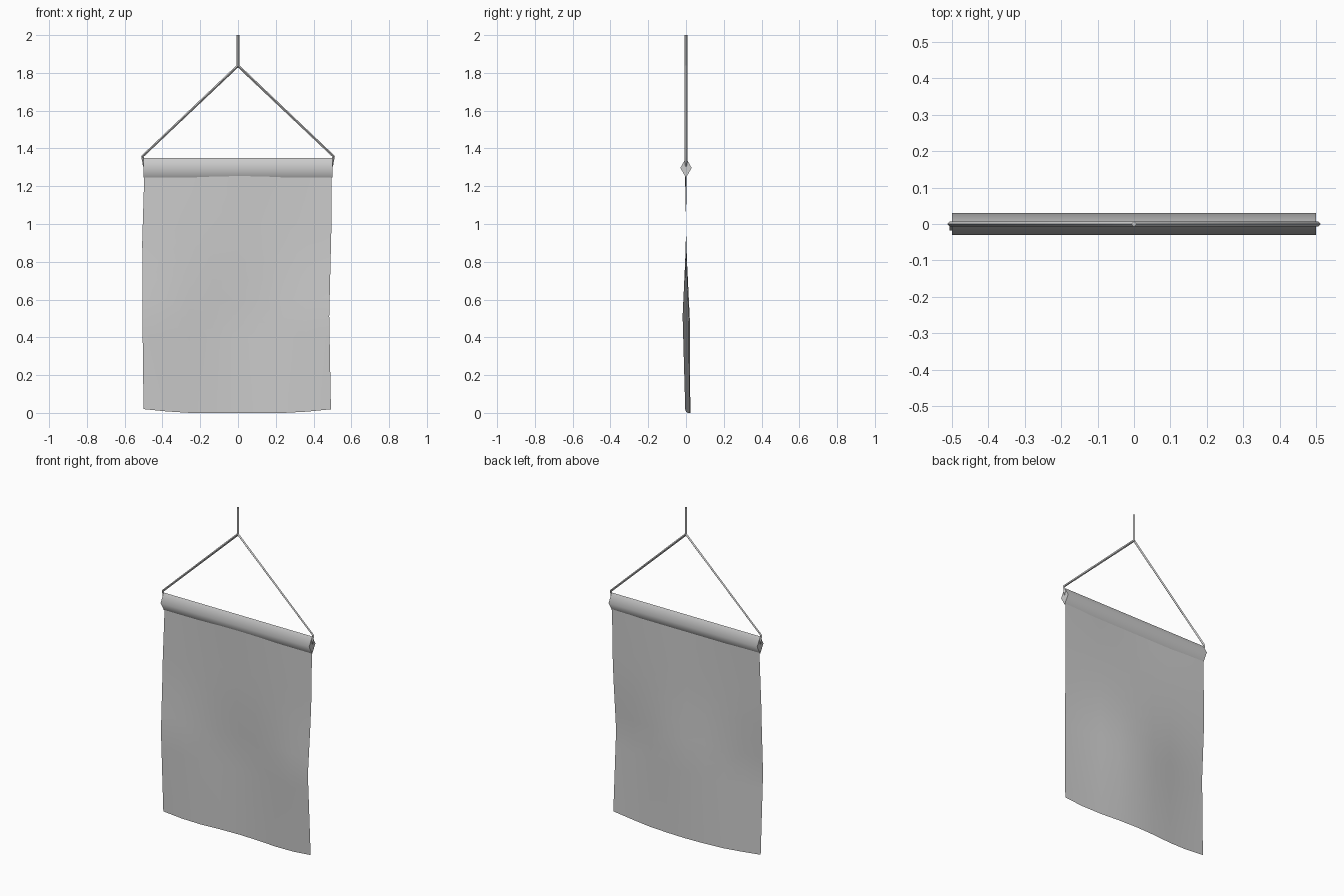
import bpy, bmesh, math
from mathutils import Vector

cube = bpy.data.objects.get("Cube")
if cube:
    bpy.data.objects.remove(cube, do_unlink=True)

# Single plain grey
grey = bpy.data.materials.new("plain grey")
grey.use_nodes = True
COLOR = (0.6, 0.6, 0.6, 1)
grey.diffuse_color = COLOR
grey.node_tree.nodes["Principled BSDF"].inputs["Base Color"].default_value = COLOR


def finish(name, bm, smooth=True):
    bmesh.ops.recalc_face_normals(bm, faces=bm.faces)
    mesh = bpy.data.meshes.new(name)
    bm.to_mesh(mesh)
    bm.free()
    obj = bpy.data.objects.new(name, mesh)
    bpy.context.collection.objects.link(obj)
    mesh.materials.append(grey)
    bpy.ops.object.select_all(action='DESELECT')
    obj.select_set(True)
    bpy.context.view_layer.objects.active = obj
    if smooth:
        bpy.ops.object.shade_smooth_by_angle(angle=math.radians(80))
    return obj


def sample(table, z):
    """Linear interpolation in a list of (z, value), z falling."""
    for (z0, a), (z1, b) in zip(table, table[1:]):
        if z >= z1:
            return a + (b - a) * (z0 - z) / (z0 - z1)
    return table[-1][1]


def tube(name, path, radius, sides=4):
    """Thin cord with mitred joints, running along the xz plane."""
    pts = [Vector((x, 0, z)) for x, z in path]
    bm = bmesh.new()
    rings = []
    for i, p in enumerate(pts):
        d = Vector()
        if i:
            d += (p - pts[i - 1]).normalized()
        if i < len(pts) - 1:
            d += (pts[i + 1] - p).normalized()
        d.normalize()
        side = Vector((0, 1, 0))
        up = d.cross(side)
        rings.append([bm.verts.new(p + radius * (math.cos(a) * side + math.sin(a) * up))
                      for a in (2 * math.pi * k / sides for k in range(sides))])
    for a, b in zip(rings, rings[1:]):
        for k in range(sides):
            n = (k + 1) % sides
            bm.faces.new((a[k], a[n], b[n], b[k]))
    bm.faces.new(rings[0])
    bm.faces.new(rings[-1])
    return finish(name, bm)


# Diamond rod, soft along its front and back edges, sharp at top and bottom
bm = bmesh.new()
section = [(0, 1.35), (-0.03, 1.297), (0, 1.245), (0.03, 1.297)]
ends = [[bm.verts.new((x, y, z)) for y, z in section] for x in (-0.5, 0.5)]
for k in range(4):
    n = (k + 1) % 4
    bm.faces.new((ends[0][k], ends[0][n], ends[1][n], ends[1][k]))
for end in ends:
    bm.faces.new(end)
finish("top_rod", bm)

# Hanging cloth: flat above, gently rippled below
LEFT = [(1.3, 0.495), (1.0, 0.495), (0.5, 0.483), (0, 0.492)]
RIGHT = [(1.3, -0.495), (0.9, -0.507), (0.5, -0.506), (0, -0.5)]
EDGE = [(1.0, 0), (0.85, -0.002), (0.5, -0.018), (0, -0.004)]
MIDDLE = [(1.0, 0), (0.85, 0.003), (0.5, 0.02), (0, 0.023)]
ROWS, COLS = 13, 8
bm = bmesh.new()
grid = []
for r in range(ROWS + 1):
    z = 1.3 * (1 - r / ROWS)
    row = []
    for c in range(COLS + 1):
        t = c / COLS
        x = sample(RIGHT, z) * (1 - t) + sample(LEFT, z) * t
        wave = 0.5 - 0.5 * math.cos(2 * math.pi * t)
        y = sample(EDGE, z) * (1 - wave) + sample(MIDDLE, z) * wave
        lift = 0.1 * max(0, abs(x) - 0.3) * (1 - z / 1.3)
        row.append(bm.verts.new((x, y, z + lift)))
    grid.append(row)
for a, b in zip(grid, grid[1:]):
    for c in range(COLS):
        bm.faces.new((a[c], b[c], b[c + 1], a[c + 1]))
finish("cloth", bm)

# Cords from each rod end to the knot, and the hanging cord above
for name, s in (("left_cord", 1), ("right_cord", -1)):
    tube(name, [(s * 0.496, 1.305), (s * 0.506, 1.358), (0, 1.838)], 0.007)
tube("hanging_cord", [(0, 1.835), (0, 2.0)], 0.008)
